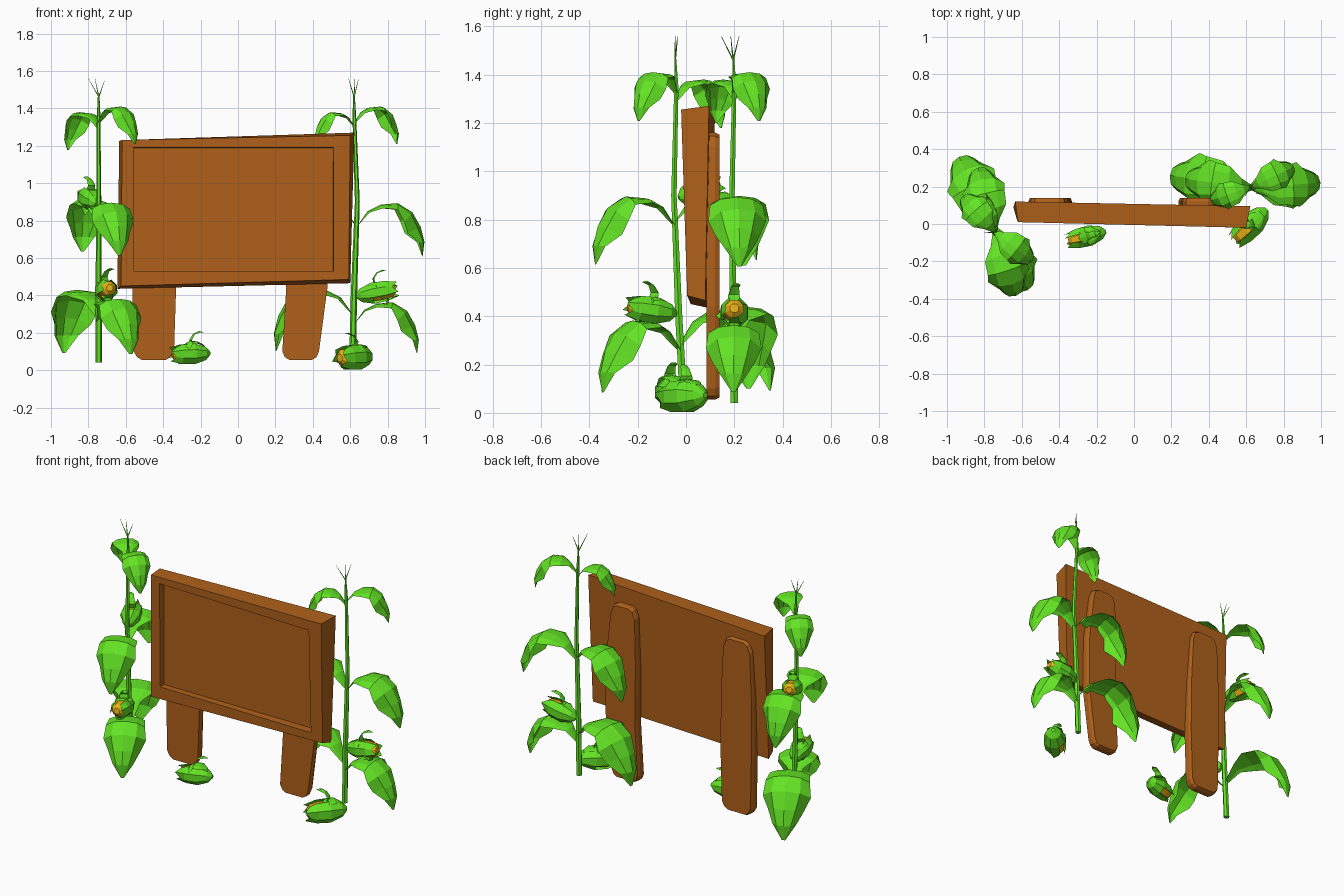
import bpy, bmesh, math
from mathutils import Vector

if "Cube" in bpy.data.objects:
    bpy.data.objects.remove(bpy.data.objects["Cube"])


def material(name, rgb):
    m = bpy.data.materials.new(name)
    m.diffuse_color = (*rgb, 1)
    m.use_nodes = True
    m.node_tree.nodes["Principled BSDF"].inputs["Base Color"].default_value = m.diffuse_color
    return m


GREEN = material("leaf_green", (0.125, 0.77, 0.018))
WOOD = material("brown_wood", (0.43, 0.118, 0.010))
GOLD = material("kernel_gold", (0.80, 0.44, 0.008))


def mesh_object(name, verts, faces, mat, fix_normals=True):
    me = bpy.data.meshes.new(name)
    me.from_pydata([tuple(v) for v in verts], [], faces)
    me.materials.append(mat)
    ob = bpy.data.objects.new(name, me)
    bpy.context.collection.objects.link(ob)
    if fix_normals:
        bm = bmesh.new()
        bm.from_mesh(me)
        bmesh.ops.recalc_face_normals(bm, faces=bm.faces)
        bm.to_mesh(me)
        bm.free()
    return ob


def tube(name, points, radii, mat, n=6):
    """Polygonal tube through mostly upright points."""
    verts, faces = [], []
    for p, r in zip(points, radii):
        for j in range(n):
            a = 2 * math.pi * j / n
            verts.append((p[0] + r * math.cos(a), p[1] + r * math.sin(a), p[2]))
    for i in range(len(points) - 1):
        for j in range(n):
            k = (j + 1) % n
            faces.append((i*n + j, i*n + k, i*n + n + k, i*n + n + j))
    faces += [tuple(range(n)), tuple(range(len(verts) - n, len(verts)))]
    return mesh_object(name, verts, faces, mat)


# Leaf stations: reach, height, half width, edge droop
LEAF = [(0, 0, .012, 0), (.06, .085, .045, .01), (.13, .12, .10, .02),
        (.22, .128, .11, .035), (.30, .08, .12, .075), (.345, 0, .092, .085),
        (.365, -.08, .06, .035), (.355, -.16, .008, 0)]
WISP = [(0, 0, .035, 0), (-.015, .04, .03, .005), (.01, .08, .022, .005),
        (.05, .10, .022, .01), (.085, .09, .003, 0)]


def leaf(name, base, angle, s, stations=LEAF):
    d = Vector((math.cos(angle), math.sin(angle), 0))
    side = Vector((-d.y, d.x, 0))
    up = Vector((0, 0, 1))
    verts, faces = [], []
    for i, (r, z, w, drop) in enumerate(stations):
        a, b = stations[max(i - 1, 0)], stations[min(i + 1, len(stations) - 1)]
        t = Vector((b[0] - a[0], b[1] - a[1])).normalized()
        for u, fold in ((-1, 1), (-.6, .25), (0, 0), (.6, .25), (1, 1)):
            rr, zz = r + t.y * drop * fold, z - t.x * drop * fold
            verts.append(Vector(base) + s * (d * rr + up * zz + side * w * u))
    for i in range(len(stations) - 1):
        for j in range(4):
            q = i * 5 + j
            faces.append((q, q + 5, q + 6, q + 1))
    return mesh_object(name, verts, faces, GREEN, False)


def cob(name, start, direction, wisp_angle, length=.22, size=1.0):
    """Gold core in an open, split husk with a curled wisp on top."""
    start, direction = Vector(start), Vector(direction).normalized()
    rot = direction.to_track_quat('Z', 'Y')
    n = 8

    def lathe(part, rings, mat, jag=0.0, splits=()):
        verts, faces = [], []
        for i, (t, r) in enumerate(rings):
            for j in range(n):
                a = 2 * math.pi * (j + .5) / n
                h = t * length
                if i == len(rings) - 1:
                    h -= jag * (j % 2)
                verts.append(start + rot @ Vector((r*size*math.cos(a), r*size*math.sin(a), h)))
        for i in range(len(rings) - 1):
            for j in range(n):
                if i >= 2 and j in splits:
                    continue
                k = (j + 1) % n
                faces.append((i*n + j, i*n + k, i*n + n + k, i*n + n + j))
        faces.append(tuple(range(n)))
        if not jag:
            faces.append(tuple(range(len(verts) - n, len(verts))))
        mesh_object(name + part, verts, faces, mat)

    lathe("_kernels", [(.1, .02), (.3, .052), (.65, .056), (.85, .046), (.94, .022)], GOLD)
    lathe("_husk", [(0, .012), (.12, .045), (.4, .070), (.72, .066), (1.0, .046)],
          GREEN, .03, (1, 4))
    leaf(name + "_wisp", start + direction * length * .45 + Vector((0, 0, .05 * size)),
         wisp_angle, .8, WISP)
    leaf(name + "_collar", start + direction * length * .05 + Vector((0, 0, .01)),
         math.atan2(direction.y, direction.x), .45)


# Sign board: slightly skewed slab with flat rim and deep sunken front panel
front = [(-.62, .01, 1.23), (.60, -.02, 1.255), (.592, .005, .485), (-.625, .02, .45)]
back = [(-.635, .12, 1.225), (.622, .095, 1.27), (.60, .08, .465), (-.645, .09, .435)]
board = mesh_object("sign_board", front + back,
                    [(0, 1, 2, 3), (4, 5, 6, 7)] +
                    [(i, (i + 1) % 4, (i + 1) % 4 + 4, i + 4) for i in range(4)], WOOD)
bm = bmesh.new()
bm.from_mesh(board.data)
face = min(bm.faces, key=lambda f: f.calc_center_median().y)
bmesh.ops.inset_individual(bm, faces=[face], thickness=.07, depth=0)
# panel sits squarer and a little to the left
for v in face.verts:
    v.co.x = -.56 if v.co.x < 0 else .51
    v.co.z = .53 if v.co.z < .85 else 1.19
bmesh.ops.inset_individual(bm, faces=[face], thickness=.002, depth=0)
for v in face.verts:
    v.co.y = .055
bm.to_mesh(board.data)
bm.free()


# Plank legs with rounded ends, bevelled toward the back
def leg(name, stations):
    outline = [(c - w, z) for z, c, w in stations] + [(c + w, z) for z, c, w in reversed(stations)]
    n = len(outline)
    cx = sum(p[0] for p in outline) / n
    verts = [(x, .085, z) for x, z in outline] + [(x, .12, z) for x, z in outline]
    verts += [(cx + (x - cx) * .93, .138, .6 + (z - .6) * .985) for x, z in outline]
    faces = [tuple(range(n)), tuple(range(2 * n, 3 * n))]
    for k in (0, n):
        faces += [(k + i, k + (i+1) % n, k + n + (i+1) % n, k + n + i) for i in range(n)]
    mesh_object(name, verts, faces, WOOD)


leg("left_leg", [(.055, -.45, .065), (.07, -.45, .09), (.10, -.45, .108), (.44, -.448, .117),
                 (.8, -.45, .115), (1.1, -.452, .10), (1.145, -.452, .08), (1.16, -.452, .05)])
leg("right_leg", [(.055, .335, .06), (.07, .335, .085), (.10, .335, .098), (.44, .368, .11),
                  (.8, .365, .112), (1.1, .35, .09), (1.145, .35, .072), (1.16, .35, .045)])


# Corn plants
def plant(side, path, leaves, tassel):
    tube(side + "_stalk", path, [.018, .017, .013, .010, .004], GREEN)
    top = Vector(path[-1])
    for i, (dx, dy, dz) in enumerate(tassel):
        tube(f"{side}_tassel_{i}", [top - Vector((0, 0, .02)), top + Vector((dx, dy, dz))],
             [.004, .001], GREEN, 3)
    for i, (z, dx, dy, s) in enumerate(leaves):
        a, b = next((a, b) for a, b in zip(path, path[1:]) if a[2] <= z <= b[2])
        p = Vector(a).lerp(Vector(b), (z - a[2]) / (b[2] - a[2]))
        leaf(f"{side}_leaf_{i}", p, math.atan2(dy, dx), s)


# leaves: attachment height, direction, scale
plant("left", [(-.745, -.01, .04), (-.745, -.03, .4), (-.745, -.05, .9),
               (-.745, -.04, 1.35), (-.745, -.045, 1.48)],
      [(1.32, .20, -.16, .70), (1.29, -.15, .17, .70), (.77, .11, -.33, .98),
       (.79, -.09, .35, .98), (.25, .17, -.32, 1.03), (.28, -.19, .38, 1.17)],
      [(-.055, 0, .08), (.03, .01, .065), (-.02, .01, .08)])
plant("right", [(.612, .2, .04), (.62, .195, .4), (.638, .19, .9),
                (.622, .2, 1.35), (.62, .195, 1.48)],
      [(1.32, .22, .10, .70), (1.30, -.2, -.07, .62), (.765, .36, .03, 1.0),
       (.77, -.36, .05, 1.0), (.24, .33, 0, .96), (.29, -.4, .06, 1.18)],
      [(-.03, -.05, .08), (.025, .025, .08), (.005, -.01, .08)])

# Cobs on the plants, then on the ground
cob("left_low_cob", (-.73, -.04, .41), (.22, -1, .15), -.8, .22, .85)
cob("left_high_cob", (-.755, -.03, .89), (-.4, 1, .3), 2.2, .2, .85)
cob("right_cob", (.63, .2, .395), (1, 0, .18), .2, .23, .88)
cob("ground_cob_left", (-.15, -.04, .09), (-1, -.25, -.03), .3, .22, .85)
cob("ground_cob_right", (.71, .08, .073), (-.8, -.8, -.04), 3.4, .25, 1.03)
